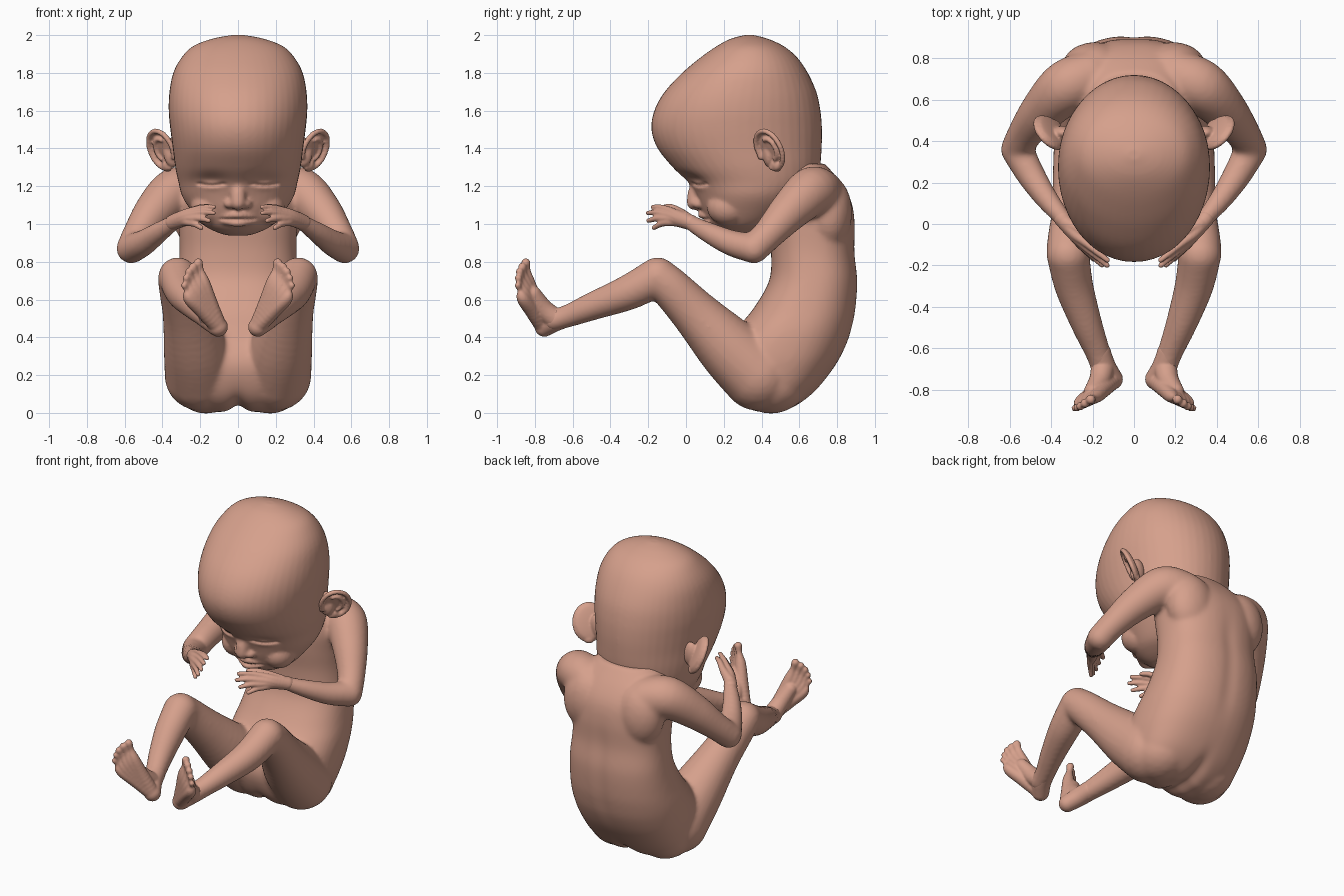
import bpy, bmesh, math
from mathutils import Vector, Matrix

if "Cube" in bpy.data.objects:
    bpy.data.objects.remove(bpy.data.objects["Cube"])

skin = bpy.data.materials.new("warm skin")
skin.diffuse_color = (0.67, 0.352, 0.262, 1)
skin.use_nodes = True
skin.node_tree.nodes["Principled BSDF"].inputs["Base Color"].default_value = skin.diffuse_color


def spline(keys, n):
    """Smooth interpolation through rows of numbers."""
    k = [keys[0]] + list(keys) + [keys[-1]]
    out = []
    for i in range(1, len(k) - 2):
        for s in range(n):
            t = s / n
            out.append([0.5 * (2 * b + (c - a) * t + (2 * a - 5 * b + 4 * c - d) * t * t
                        + (3 * b - a - 3 * c + d) * t ** 3)
                        for a, b, c, d in zip(k[i - 1], k[i], k[i + 1], k[i + 2])])
    return out + [list(keys[-1])]


def ball(bm, c, r, axes=None):
    m = Matrix.Translation(c) @ (axes.to_4x4() if axes else Matrix()) @ Matrix.Diagonal((*r, 1))
    bmesh.ops.create_icosphere(bm, subdivisions=3, radius=1, matrix=m)


def limb(bm, keys, s=1, n=6):
    """Chain of balls through (x, y, z, radius) keys, s = side."""
    for x, y, z, r in spline(keys, n):
        ball(bm, (x * s, y, z), (r, r, r))


def loft(bm, slices, power, seg=48):
    """Horizontal slices (z, y front, y back, half width)."""
    rings = []
    for z, yf, yb, w in spline(slices, 5):
        ring = []
        for i in range(seg):
            a = 2 * math.pi * i / seg
            c, sn = math.cos(a), math.sin(a)
            px = math.copysign(abs(c) ** (2 / power), c)
            py = math.copysign(abs(sn) ** (2 / power), sn)
            ring.append(bm.verts.new((w * px, (yf + yb) / 2 + (yb - yf) / 2 * py, z)))
        rings.append(ring)
    for a, b in zip(rings, rings[1:]):
        for i in range(seg):
            j = (i + 1) % seg
            bm.faces.new((a[i], a[j], b[j], b[i]))
    bm.faces.new(rings[0])
    bm.faces.new(rings[-1])
    bmesh.ops.recalc_face_normals(bm, faces=bm.faces)


def finish(name, bm, voxel, smooth):
    """Fuse overlapping pieces into one smooth skin."""
    me = bpy.data.meshes.new(name)
    bm.to_mesh(me)
    bm.free()
    ob = bpy.data.objects.new(name, me)
    bpy.context.collection.objects.link(ob)
    r = ob.modifiers.new("fuse", 'REMESH')
    r.mode, r.voxel_size = 'VOXEL', voxel
    sm = ob.modifiers.new("soften", 'SMOOTH')
    sm.factor, sm.iterations = 0.5, smooth
    dg = bpy.context.evaluated_depsgraph_get()
    new = bpy.data.meshes.new_from_object(ob.evaluated_get(dg))
    ob.modifiers.clear()
    ob.data = new
    new.materials.clear()
    new.materials.append(skin)
    new.polygons.foreach_set("use_smooth", [True] * len(new.polygons))
    return ob


def push(ob, c, size, move):
    """Soft sculpt stroke: move vertices near c."""
    c, move = Vector(c), Vector(move)
    for v in ob.data.vertices:
        d = v.co - c
        q = sum((d[i] / size[i]) ** 2 for i in range(3))
        if q < 9:
            v.co += move * math.exp(-q)


# body: torso, arms and legs
bm = bmesh.new()
loft(bm, [(.005, .38, .5, .2), (.04, .28, .59, .27), (.12, .21, .69, .33), (.25, .17, .79, .36),
          (.36, .2, .85, .365), (.45, .27, .88, .36), (.55, .355, .9, .345), (.7, .44, .91, .325),
          (.85, .45, .895, .31), (1.0, .43, .895, .315), (1.12, .42, .875, .32), (1.22, .42, .82, .28),
          (1.32, .42, .735, .2)], 2.4)
for s in (-1, 1):
    limb(bm, [(.22, .71, 1.16, .13), (.33, .66, 1.17, .13), (.44, .55, 1.07, .108),
              (.525, .44, .95, .085), (.565, .36, .87, .08)], s)
    limb(bm, [(.565, .36, .87, .08), (.5, .24, .9, .07), (.42, .12, .955, .056), (.33, .01, 1.015, .04)], s)
    limb(bm, [(.2, .38, .2, .19), (.225, .24, .33, .17), (.27, .06, .515, .13),
              (.31, -.08, .66, .11), (.318, -.145, .715, .105)], s)
    limb(bm, [(.318, -.15, .72, .105), (.29, -.3, .64, .095), (.23, -.48, .57, .077),
              (.175, -.62, .515, .062), (.15, -.7, .49, .058)], s)
    ball(bm, (.19 * s, .755, 1.06), (.16, .125, .2))      # shoulder blade
    ball(bm, (.17 * s, .45, .17), (.18, .2, .175))        # buttock
body = finish("body", bm, .012, 14)
push(body, (0, .45, 0), (.045, .35, .12), (0, 0, .035))   # cleft
for z in (.45, .65, .85):
    push(body, (0, .89, z), (.05, .1, .15), (0, -.006, 0))  # spine

# head
bm = bmesh.new()
loft(bm, [(.94, .21, .3, .06), (.96, .165, .38, .12), (1.0, .12, .48, .19), (1.08, .08, .58, .255),
          (1.15, .055, .64, .297), (1.22, .01, .69, .315), (1.3, -.07, .71, .332), (1.4, -.15, .718, .345),
          (1.5, -.183, .72, .358), (1.6, -.168, .712, .367), (1.7, -.113, .69, .363), (1.8, -.02, .645, .343),
          (1.88, .075, .59, .3), (1.94, .16, .52, .24), (1.98, .235, .435, .14), (2.0, .31, .36, .035)], 2.05)
limb(bm, [(0, .06, 1.22, .035), (0, .048, 1.16, .04), (0, .045, 1.115, .042)])  # nose
for s in (-1, 1):
    ball(bm, (.042 * s, .07, 1.105), (.03, .038, .025))                          # nostril
    ball(bm, (.15 * s, .225, 1.09), (.1, .115, .1))                              # cheek
limb(bm, [(-.085, .13, 1.032, .016), (0, .08, 1.047, .02), (.085, .13, 1.032, .016)])   # upper lip
limb(bm, [(-.075, .135, 1.012, .016), (0, .098, 1.005, .022), (.075, .135, 1.012, .016)])  # lower lip
head = finish("head", bm, .01, 6)
for s in (-1, 1):
    push(head, (.14 * s, .07, 1.225), (.08, .15, .045), (0, .035, 0))   # eye socket
    push(head, (.14 * s, .09, 1.205), (.06, .15, .028), (0, -.022, 0))  # eyelid
    for i in range(5):                                                  # closed eye line
        push(head, ((.08 + .03 * i) * s, .09, 1.212 - .008 * math.sin(i * .78)),
             (.018, .15, .009), (0, .014, 0))
for i in range(-3, 4):                                                  # mouth line
    push(head, (i * .027, .1, 1.025), (.018, .1, .008), (0, .014, 0))

for s, side in ((-1, "left"), (1, "right")):
    # ear: thin bowl, rolled rim and inner fold
    u = Vector((.26, -.36, 1)).normalized()
    v = Vector((.72, .75, 0))
    v = (v - u * v.dot(u)).normalized()
    n = v.cross(u)
    c = Vector((.402, .445, 1.395))
    bm = bmesh.new()
    axes = Matrix((n, v, u)).transposed()
    ball(bm, c - n * .012, (.016, .088, .108), axes)

    def arc(a0, a1, rv, ru, rad, lift):
        pts = []
        for i in range(9):
            a = math.radians(a0 + (a1 - a0) * i / 8)
            p = c + v * rv * math.cos(a) + u * ru * math.sin(a) + n * lift
            pts.append((*p, rad))
        limb(bm, pts, 1, 4)
    arc(-110, 200, .088, .108, .015, .006)
    arc(-70, 110, .045, .06, .012, .004)
    ball(bm, c - u * .1, (.02, .035, .03), axes)
    ball(bm, (.345, .44, 1.38), (.05, .035, .08))           # ear root
    bmesh.ops.scale(bm, vec=(s, 1, 1), verts=bm.verts)
    bmesh.ops.recalc_face_normals(bm, faces=bm.faces)
    finish(side + "_ear", bm, .007, 4)

    # hand: each finger runs from wrist through knuckle to tip
    bm = bmesh.new()
    knuckles = [(.235, -.09, 1.072), (.238, -.108, 1.05), (.25, -.108, 1.028), (.265, -.095, 1.008)]
    tips = [(.128, -.175, 1.09), (.13, -.2, 1.058), (.155, -.198, 1.018), (.195, -.17, .98)]
    for k, t in zip(knuckles, tips):
        mid = [(a + b) / 2 for a, b in zip(k, t)]
        limb(bm, [(.345, .025, 1.008, .042), (.29, k[1] * .5, (k[2] + 1.02) / 2, .029),
                  (*k, .02), (mid[0], mid[1], mid[2] + .006, .0165), (*t, .013)], s)
    limb(bm, [(.32, 0, 1.03, .034), (.25, -.035, 1.065, .023), (.19, -.08, 1.09, .017),
              (.15, -.11, 1.092, .013)], s)
    finish(side + "_hand", bm, .006, 3)

    # foot: heel, instep and five toes
    bm = bmesh.new()
    limb(bm, [(.17, -.62, .515, .058), (.145, -.69, .49, .058), (.105, -.75, .455, .052)], s)
    limb(bm, [(.15, -.69, .495, .058), (.165, -.755, .55, .053), (.2, -.81, .63, .043)], s)
    for i in range(5):
        t = i / 4
        knee = Vector((.18, -.83, .685)).lerp(Vector((.255, -.862, .605)), t)
        tip = Vector((.21, -.848, .795)).lerp(Vector((.285, -.89, .675)), t)
        tip += Vector((.012, -.012, .012)) * math.sin(math.pi * t)
        r = .024 - .007 * t
        limb(bm, [(.105, -.755, .46, .046), (*((Vector((.12, -.765, .48)) + knee) / 2), .042),
                  (*knee, .034), (*(knee * .4 + tip * .6), r * .8), (*tip, r)], s)
    finish(side + "_foot", bm, .007, 3)
